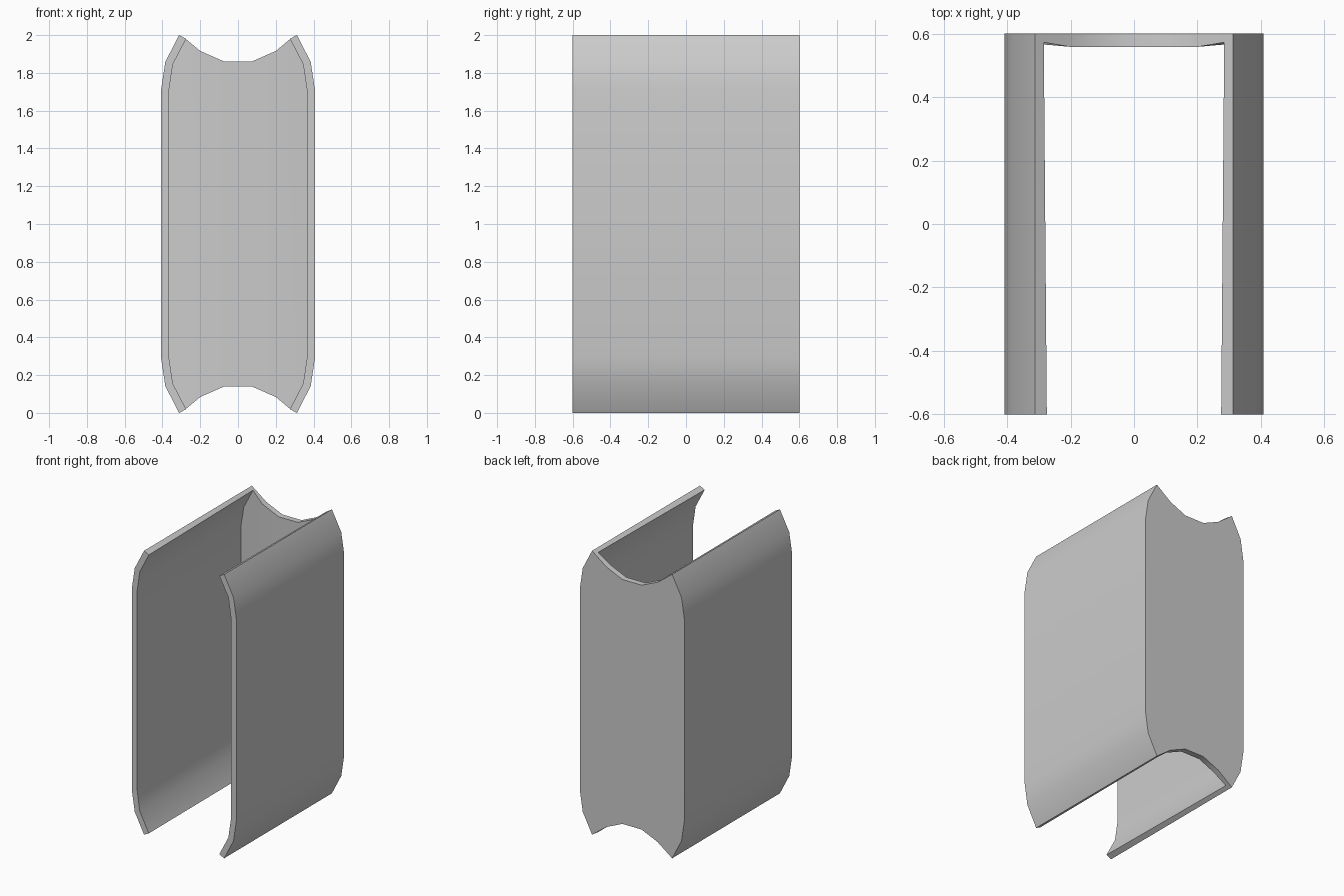
import bpy, bmesh, math

if "Cube" in bpy.data.objects:
    bpy.data.objects.remove(bpy.data.objects["Cube"])

D = 0.6          # half depth
WALL = 0.042     # wall thickness

# Right side-wall profile (x, z), bottom to top, mirrored about z = 1
upper = [(0.408, 1.705), (0.385, 1.858), (0.312, 2.0)]
side = [(x, 2 - z) for x, z in reversed(upper)] + upper
# Scooped top edge of the back wall, right half
scoop = [(0.2, 1.916), (0.075, 1.861)]

bm = bmesh.new()
cache = {}


def vert(x, y, z):
    key = (round(x, 4), round(y, 4), round(z, 4))
    if key not in cache:
        cache[key] = bm.verts.new(key)
    return cache[key]


def face(points):
    bm.faces.new([vert(*p) for p in points])


def back_panel(outline):
    # outline is given counter-clockwise in front view; reversed to face +y
    face([(x, D, z) for x, z in reversed(outline)])


# Side walls, both facing outwards
for (x0, z0), (x1, z1) in zip(side, side[1:]):
    face([(x0, -D, z0), (x0, D, z0), (x1, D, z1), (x1, -D, z1)])
    face([(-x0, D, z0), (-x0, -D, z0), (-x1, -D, z1), (-x1, D, z1)])

# Back wall: centre panel plus an edge panel on each side
low = [(x, 2 - z) for x, z in scoop]
right = low[::-1] + scoop
back_panel(right + [(-x, z) for x, z in reversed(right)])
edge = [low[0]] + side + [scoop[0]]
back_panel(edge)
back_panel([(-x, z) for x, z in reversed(edge)])

for f in bm.faces:
    if f.normal.length == 0:
        f.normal_update()

mesh = bpy.data.meshes.new("channel_shell")
bm.to_mesh(mesh)
bm.free()
shell = bpy.data.objects.new("channel_shell", mesh)
bpy.context.collection.objects.link(shell)
bpy.context.view_layer.objects.active = shell
shell.select_set(True)

# Give the shell its inward thickness, then smooth the curved walls
solid = shell.modifiers.new("wall", 'SOLIDIFY')
solid.thickness = WALL
solid.offset = -1
bpy.ops.object.modifier_apply(modifier="wall")
bpy.ops.object.shade_smooth_by_angle(angle=math.radians(30))
